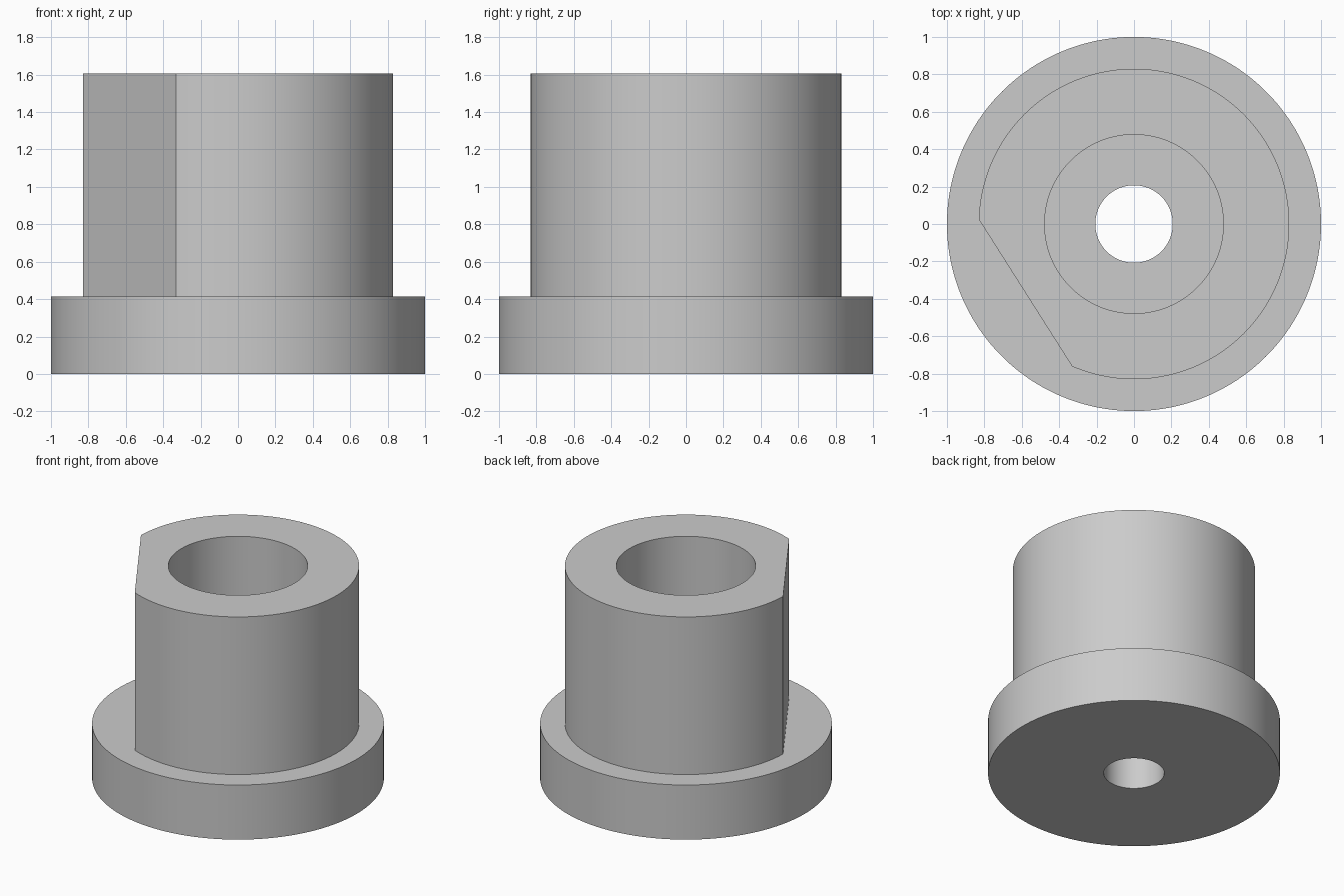
import bpy, bmesh, math

if "Cube" in bpy.data.objects:
    bpy.data.objects.remove(bpy.data.objects["Cube"], do_unlink=True)

SIDES = 190                      # the flat spans a whole number of steps
STEP = math.tau / SIDES
FLAT_DIR = math.radians(212.4)   # direction the flat faces
FLAT_STEPS = 18                  # steps from flat centre to each corner

FLANGE_R, BARREL_R, BORE_R, HOLE_R = 1.0, 0.83, 0.478, 0.207
FLANGE_TOP, BARREL_TOP, BORE_FLOOR = 0.413, 1.605, 0.413


def ring(bm, radius, z, flat=False):
    """Ring of vertices, optionally cut straight on one side."""
    verts = []
    for i in range(SIDES):
        k = i if i <= SIDES // 2 else i - SIDES
        r = radius
        if flat and abs(k) < FLAT_STEPS:
            r *= math.cos(FLAT_STEPS * STEP) / math.cos(k * STEP)
        a = FLAT_DIR + k * STEP
        verts.append(bm.verts.new((r * math.cos(a), r * math.sin(a), z)))
    return verts


grey = bpy.data.materials.new("light grey")
grey.use_nodes = True
grey.diffuse_color = (0.6, 0.6, 0.6, 1)
grey.node_tree.nodes["Principled BSDF"].inputs["Base Color"].default_value = (0.6, 0.6, 0.6, 1)

# Closed section: flange, flatted barrel, counterbore, through hole
section = [
    (FLANGE_R, 0, False), (FLANGE_R, FLANGE_TOP, False),
    (BARREL_R, FLANGE_TOP, True), (BARREL_R, BARREL_TOP, True),
    (BORE_R, BARREL_TOP, False), (BORE_R, BORE_FLOOR, False),
    (HOLE_R, BORE_FLOOR, False), (HOLE_R, 0, False),
]
bm = bmesh.new()
rings = [ring(bm, *s) for s in section]
for lower, upper in zip(rings, rings[1:] + rings[:1]):
    for i in range(SIDES):
        j = (i + 1) % SIDES
        bm.faces.new((lower[i], lower[j], upper[j], upper[i]))
bmesh.ops.recalc_face_normals(bm, faces=bm.faces)

mesh = bpy.data.meshes.new("flanged_bushing")
bm.to_mesh(mesh)
bm.free()
mesh.materials.append(grey)
bushing = bpy.data.objects.new("flanged_bushing", mesh)
bpy.context.collection.objects.link(bushing)

# Smooth curved walls, sharp rims and flat corners
bpy.ops.object.select_all(action="DESELECT")
bushing.select_set(True)
bpy.context.view_layer.objects.active = bushing
bpy.ops.object.shade_smooth_by_angle(angle=math.radians(20))
